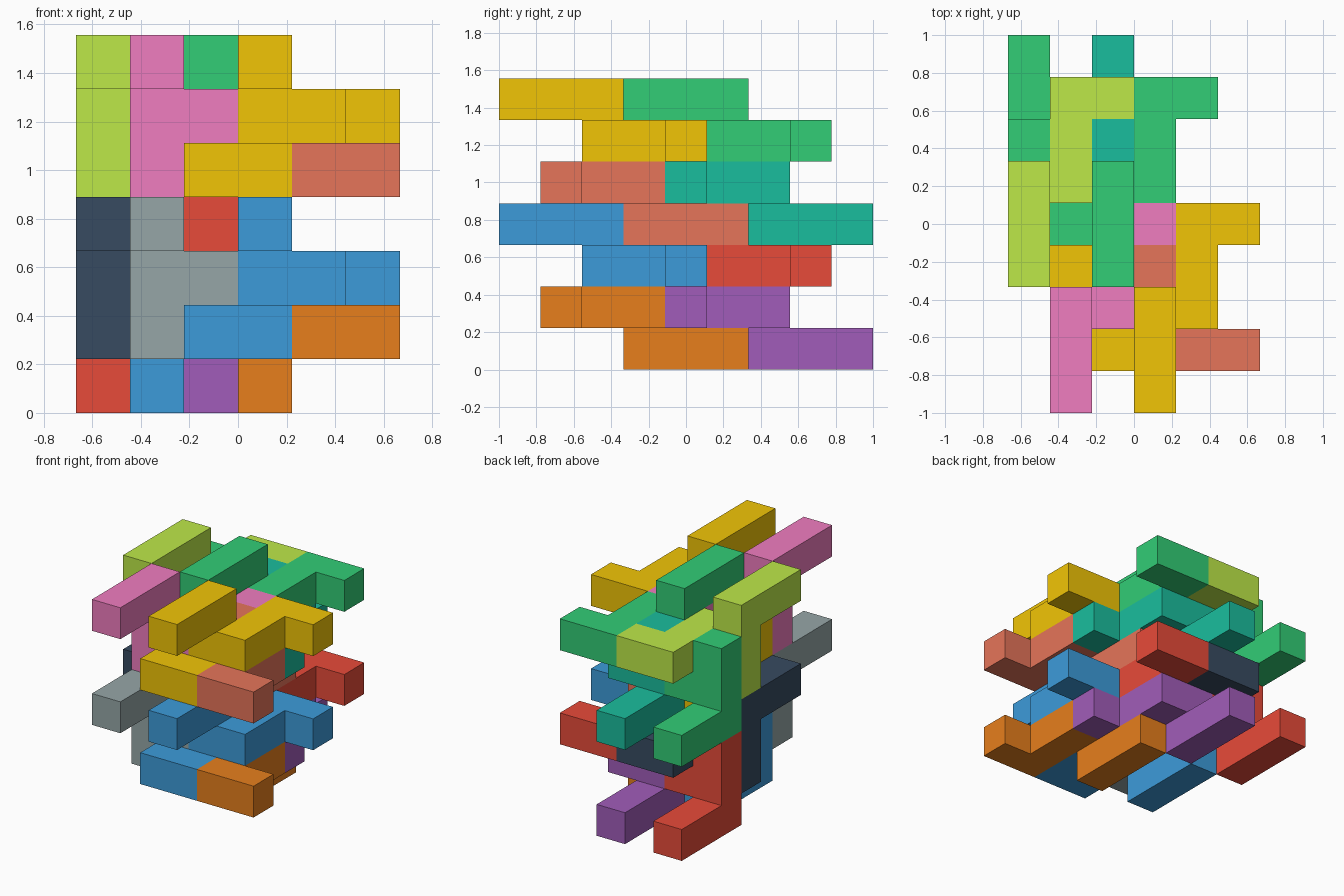
import bpy
import bmesh
from mathutils import Vector

if "Cube" in bpy.data.objects:
    bpy.data.objects.remove(bpy.data.objects["Cube"])

U = 2 / 9                                   # edge of one cube cell
ORIGIN = Vector((-3 * U, -4.5 * U, 0))      # corner of the cell grid

# Nine-cell interlocking piece: bar at the base, zigzag in the middle, stub on top
PIECE = ([(0, j, 0) for j in range(3)]
         + [(0, 0, 1), (1, 0, 1), (1, -1, 1), (1, -2, 1), (2, -2, 1)]
         + [(0, 0, 2)])
# The same piece turned half a turn about x
FLIPPED = [(x, -y, 2 - z) for x, y, z in PIECE]

COLOURS = {
    "red": "e74c3c", "blue": "3f9ad9", "purple": "a05db8", "orange": "e67e22",
    "slate": "3a4c61", "grey": "95a5a6", "lime": "bce84a", "pink": "f07cbe",
    "green": "35cc75", "gold": "f1c40f", "salmon": "e5745a", "teal": "20bc9c",
}


def material(name):
    mat = bpy.data.materials.get(name)
    if mat is None:
        mat = bpy.data.materials.new(name)
        h = COLOURS[name]
        rgb = [(int(h[i:i + 2], 16) / 255) ** 2.2 for i in (0, 2, 4)]
        mat.diffuse_color = (*rgb, 1)
        mat.use_nodes = True
        mat.node_tree.nodes["Principled BSDF"].inputs["Base Color"].default_value = mat.diffuse_color
    return mat


def add_piece(name, cells, anchor, colour):
    """Closed outer skin around a set of cells, merged into large flat faces."""
    cells = {tuple(c + a for c, a in zip(cell, anchor)) for cell in cells}
    bm = bmesh.new()
    for cell in cells:
        for axis in range(3):
            for side in (0, 1):
                step = [0, 0, 0]
                step[axis] = 2 * side - 1
                if tuple(c + s for c, s in zip(cell, step)) in cells:
                    continue
                base = Vector(cell)
                base[axis] += side
                a, b = Vector(), Vector()
                a[(axis + 1) % 3] = 1
                b[(axis + 2) % 3] = 1
                quad = [base, base + a, base + a + b, base + b]
                if not side:
                    quad.reverse()
                bm.faces.new([bm.verts.new(ORIGIN + p * U) for p in quad])
    bmesh.ops.remove_doubles(bm, verts=bm.verts, dist=U / 100)
    bmesh.ops.dissolve_limit(bm, angle_limit=0.01, verts=bm.verts, edges=bm.edges)
    mesh = bpy.data.meshes.new(name)
    bm.to_mesh(mesh)
    bm.free()
    mesh.materials.append(material(colour))
    bpy.context.collection.objects.link(bpy.data.objects.new(name, mesh))


# Column positions of the pieces in one tier (x cell, y cell)
SPOTS = [("front_right", 3, 2), ("front_left", 1, 2),
         ("back_right", 2, 5), ("back_left", 0, 5)]

# Per tier: base layer, colours of upright pieces, colours of flipped pieces
TIERS = [
    ("lower", 0, ["orange", "blue", "purple", "red"], ["blue", "grey", "red", "slate"]),
    ("upper", 3, ["salmon", "gold", "teal", "green"], ["gold", "pink", "green", "lime"]),
]

for tier, z, upright, flipped in TIERS:
    for (spot, x, y), up_col, flip_col in zip(SPOTS, upright, flipped):
        add_piece(f"{tier}_{spot}_upright_piece", PIECE, (x, y + 1, z), up_col)
        add_piece(f"{tier}_{spot}_flipped_piece", FLIPPED, (x, y, z + 1), flip_col)
